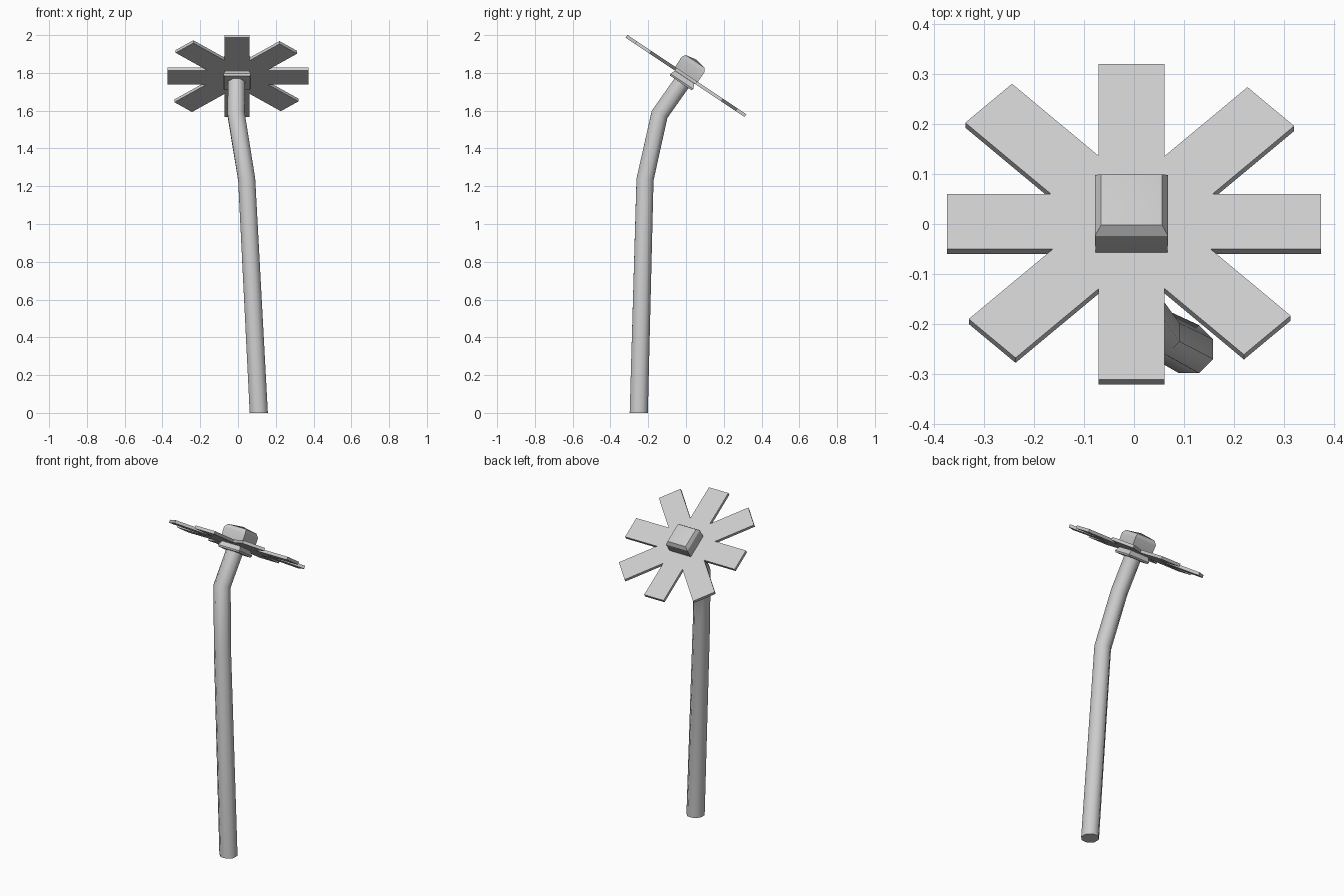
import bpy, bmesh, math
from mathutils import Vector, Matrix

if "Cube" in bpy.data.objects:
    bpy.data.objects.remove(bpy.data.objects["Cube"])

TILT = Matrix.Rotation(math.radians(-33.7), 4, 'X')
HEAD = Matrix.Translation((-0.005, -0.002, 1.785)) @ TILT


def finish(bm, name, matrix=None, smooth=None):
    bmesh.ops.recalc_face_normals(bm, faces=bm.faces)
    me = bpy.data.meshes.new(name)
    bm.to_mesh(me)
    bm.free()
    ob = bpy.data.objects.new(name, me)
    bpy.context.collection.objects.link(ob)
    if matrix:
        ob.matrix_world = matrix
    if smooth:
        bpy.ops.object.select_all(action='DESELECT')
        ob.select_set(True)
        bpy.context.view_layer.objects.active = ob
        bpy.ops.object.shade_smooth_by_angle(angle=math.radians(smooth))
    return ob


def skin(bm, rings):
    """Bridge successive vertex rings; returns the vertex rings."""
    vs = [[bm.verts.new(p) for p in r] for r in rings]
    n = len(vs[0])
    for a, b in zip(vs, vs[1:]):
        for i in range(n):
            j = (i + 1) % n
            bm.faces.new((a[i], a[j], b[j], b[i]))
    return vs


# Stem: eight-sided tube along a bent path
path = [Vector(p) for p in ((0.11, -0.25, 0), (0.046, -0.217, 1.235),
                            (-0.01, -0.14, 1.58), (-0.008, -0.01, 1.765))]
bm = bmesh.new()
rings = []
for k, p in enumerate(path):
    if k == 0:
        t = Vector((0, 0, 1))
    elif k == len(path) - 1:
        t = (p - path[k - 1]).normalized()
    else:
        t = ((p - path[k - 1]).normalized() + (path[k + 1] - p).normalized()).normalized()
    v = t.cross(Vector((1, 0, 0))).normalized()
    u = v.cross(t)
    r = 0.052 if k == 0 else 0.049
    angles = [math.radians(22.5 + 45 * i) for i in range(8)]
    rings.append([p + r * (math.cos(a) * u + math.sin(a) * v) for a in angles])
vs = skin(bm, rings)
bm.faces.new(vs[0])
bm.faces.new(vs[-1])
finish(bm, "stem", smooth=50)

# Petals: four flat strips crossing at the head, each making two petals
for i, (angle, length, dx, dy) in enumerate(((0, 0.746, 0.005, 0.002), (90, 0.757, 0, 0.002),
                                             (45, 0.787, 0, 0), (135, 0.787, -0.007, 0.008))):
    bm = bmesh.new()
    bmesh.ops.create_cube(bm, size=1)
    bmesh.ops.scale(bm, vec=(length, 0.132, 0.018), verts=bm.verts)
    local = Matrix.Translation((dx, dy, 0)) @ Matrix.Rotation(math.radians(angle), 4, 'Z')
    finish(bm, f"petal_strip_{i + 1}", HEAD @ local)

# Flower centre: square block with softened top and flared base
bm = bmesh.new()
profile = ((0.068, -0.046), (0.073, -0.036), (0.062, -0.01), (0.072, 0.01),
           (0.073, 0.07), (0.061, 0.091))
vs = skin(bm, [[(sx * h, sy * h, z) for sx, sy in ((-1, -1), (1, -1), (1, 1), (-1, 1))]
               for h, z in profile])
bm.faces.new(vs[0])
tip = bm.verts.new((0, 0, 0.103))
for i in range(4):
    bm.faces.new((vs[-1][i], vs[-1][(i + 1) % 4], tip))
finish(bm, "flower_centre", HEAD, smooth=30)
